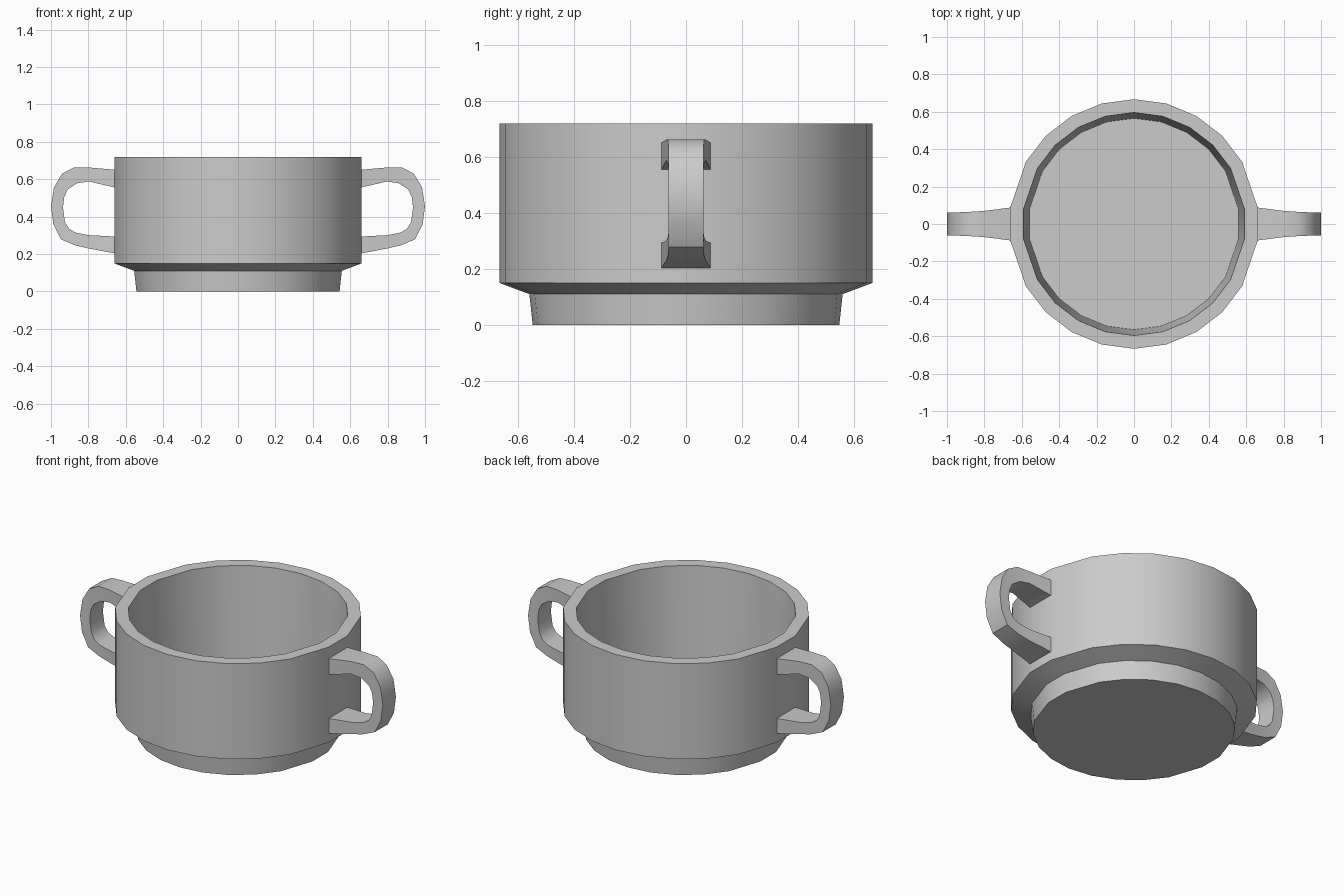
import bpy, bmesh
from math import radians, sin, cos

if "Cube" in bpy.data.objects:
    bpy.data.objects.remove(bpy.data.objects["Cube"])

SMOOTH = radians(32)


def finish(name, bm):
    bmesh.ops.recalc_face_normals(bm, faces=bm.faces)
    mesh = bpy.data.meshes.new(name)
    bm.to_mesh(mesh)
    bm.free()
    obj = bpy.data.objects.new(name, mesh)
    bpy.context.collection.objects.link(obj)
    bpy.ops.object.select_all(action='DESELECT')
    obj.select_set(True)
    bpy.context.view_layer.objects.active = obj
    bpy.ops.object.shade_smooth_by_angle(angle=SMOOTH)
    return obj


def bridge(bm, rings):
    for a, b in zip(rings, rings[1:]):
        n = len(a)
        for i in range(n):
            j = (i + 1) % n
            bm.faces.new((a[i], a[j], b[j], b[i]))
    bm.faces.new(rings[0])
    bm.faces.new(rings[-1])


# Cup: a near-round outline with a flat on each side for the handles
quarter = [0, 15, 30, 45, 60, 82.3]
half = quarter + [180 - a for a in reversed(quarter[1:])]
angles = half + [180 + a for a in half]
# Outside from the foot up, over the rim and down to the inner floor
profile = [(0.548, 0.0), (0.56, 0.11), (0.667, 0.15), (0.667, 0.72),
           (0.596, 0.72), (0.565, 0.12)]
bm = bmesh.new()
rings = [[bm.verts.new((r * sin(radians(a)), r * cos(radians(a)), z))
          for a in angles] for r, z in profile]
bridge(bm, rings)
finish("cup_body", bm)

# Handle: outer x, outer z, inner x, inner z, half width
stations = [
    (0.652, 0.650, 0.652, 0.554, 0.089),
    (0.800, 0.663, 0.797, 0.588, 0.070),
    (0.877, 0.663, 0.860, 0.578, 0.065),
    (0.940, 0.630, 0.910, 0.545, 0.062),
    (0.984, 0.556, 0.929, 0.505, 0.062),
    (1.000, 0.455, 0.936, 0.450, 0.062),
    (0.987, 0.358, 0.925, 0.370, 0.062),
    (0.946, 0.278, 0.903, 0.335, 0.062),
    (0.870, 0.246, 0.870, 0.315, 0.065),
    (0.800, 0.230, 0.800, 0.301, 0.070),
    (0.652, 0.202, 0.652, 0.293, 0.089),
]
bm = bmesh.new()
rings = [[bm.verts.new(p) for p in ((xo, -w, zo), (xo, w, zo),
                                    (xi, w, zi), (xi, -w, zi))]
         for xo, zo, xi, zi, w in stations]
bridge(bm, rings)
handle = finish("side_handles", bm)
handle.modifiers.new("mirror", 'MIRROR').use_mirror_merge = False
